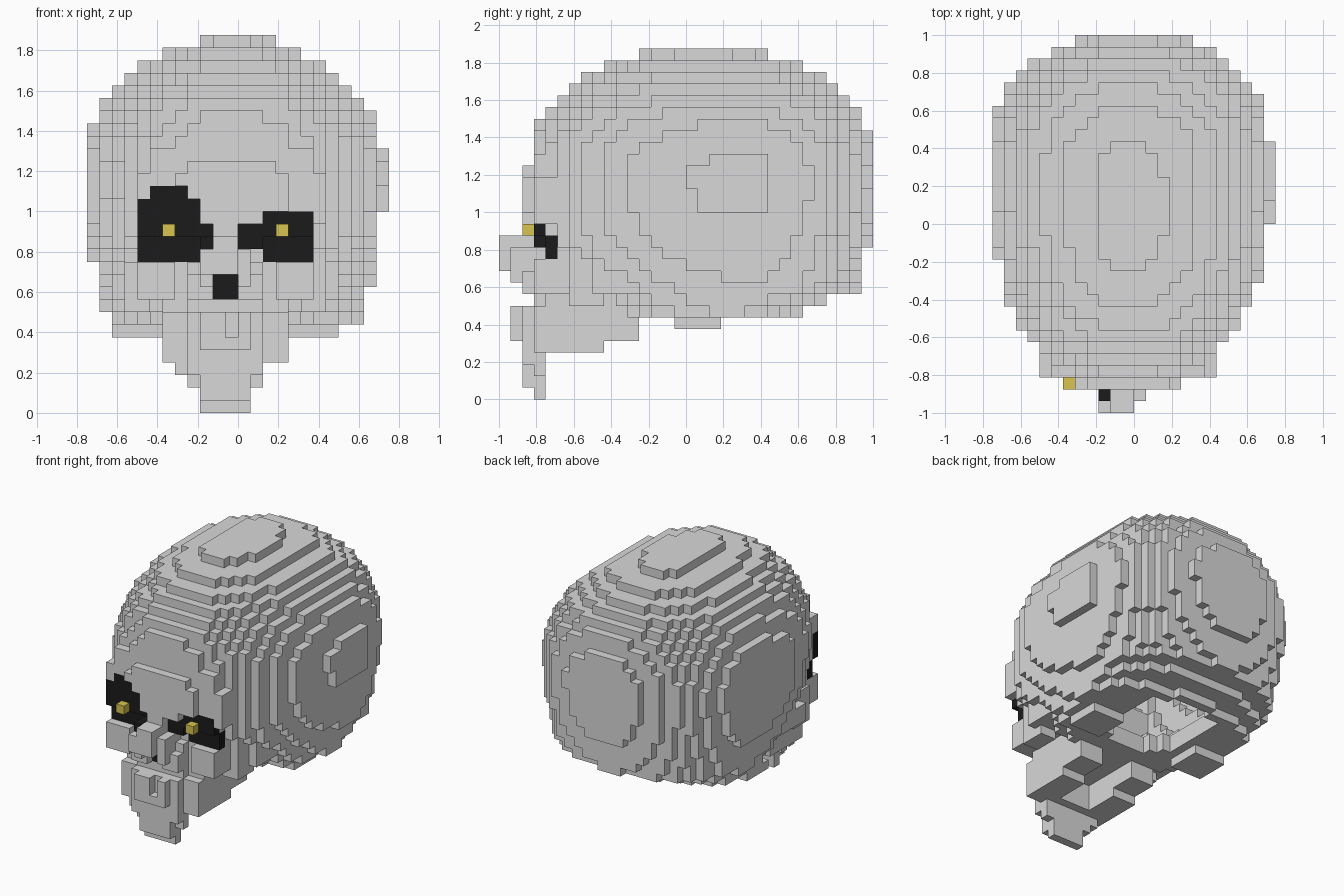
import bpy
import bmesh

CELL = 0.0625
ORIGIN = (-0.75, -1.0, 0.0)
FACE_AXIS = 22          # the face mirrors around half of this column
BASE, TOP = 7, 30       # cranium rows
WIDEST = 18.5           # row where the cranium is fullest

cube = bpy.data.objects.get("Cube")
if cube:
    bpy.data.objects.remove(cube, do_unlink=True)


def make_material(name, rgb):
    mat = bpy.data.materials.new(name)
    mat.use_nodes = True
    colour = (*rgb, 1.0)
    mat.diffuse_color = colour
    mat.node_tree.nodes["Principled BSDF"].inputs["Base Color"].default_value = colour
    return mat


bone = make_material("bone grey", (0.69, 0.69, 0.69))
dark = make_material("socket black", (0.011, 0.011, 0.011))
gold = make_material("pupil gold", (0.69, 0.56, 0.08))


def box(xs, ys, zs):
    """Cells of a block, each range given as (first, end)."""
    return {(x, y, z) for x in range(*xs) for y in range(*ys) for z in range(*zs)}


def pair(xs, ys, zs):
    """A block and its mirror image across the face."""
    mirrored = (FACE_AXIS - xs[1], FACE_AXIS - xs[0])
    return box(xs, ys, zs) | box(mirrored, ys, zs)


def egg_layer(z, cx, half, y0, y1):
    """One slice: a rounded egg outline, widest toward the back."""
    cy = y0 + 0.62 * (y1 - y0)
    cells = set()
    if half <= 0 or y1 <= y0:
        return cells
    for x, y, z in box((0, 24), (0, 32), (z, z + 1)):
        dx = abs(x + 0.5 - cx) / half
        dy = y + 0.5 - cy
        if dy > 0:
            inside = dx ** 2.3 + (dy / (y1 - cy)) ** 2.3 <= 1
        else:
            inside = dx ** 2.4 + (dy / (y0 - cy)) ** 2.4 <= 1
        if inside:
            cells.add((x, y, z))
    return cells


def cranium_layer(row, inset=0.0):
    """Slice of the skull: a dome above the widest row, a slow taper below."""
    d = abs(row - WIDEST)
    half, y0, y1 = 11.98, 2.45, 32.15
    if row > WIDEST:
        half *= (1 - (d / 10.85) ** 2) ** 0.5
        depth = 14.85 * (1 - (d / 11) ** 2.3) ** (1 / 2.3)
        y0, y1 = 17.3 - depth, 17.3 + depth
    else:
        half -= 0.0155 * d ** 2
        y0 += 0.13 * max(0, d - 3.5) ** 2
        y1 -= 0.0178 * d ** 2 + 2.1 * max(0, 9 - row)
    return egg_layer(row, 11.7, half - inset, y0 + inset, y1 - inset)


# Hollow cranium with an opening in the base and a bump beside each ear
cranium, cavity = set(), set()
for row in range(BASE, TOP):
    cranium |= cranium_layer(row)
    if BASE + 2 <= row < TOP - 3:
        cavity |= cranium_layer(row, inset=3.0)
cranium |= pair((16, 20), (15, 19), (6, 7))
opening = set()
for row in range(BASE, BASE + 4):
    opening |= egg_layer(row, 11.5, 5, 14, 25)
cranium -= cavity | opening

# Brow: broad flat forehead above the eyes
cranium |= box((4, 19), (3, 6), (15, 19)) | box((5, 18), (3, 6), (19, 21))
cranium |= box((7, 16), (2, 4), (15, 19)) | box((8, 15), (2, 4), (19, 20))

# Face: upper jaw, nose bridge, cheeks and cheek arches
face = box((4, 18), (4, 10), (9, 15)) | box((6, 16), (4, 12), (7, 9))
face |= box((8, 14), (3, 6), (8, 12)) | box((8, 14), (2, 4), (9, 11))
face |= box((9, 13), (1, 4), (10, 13)) | box((10, 13), (1, 4), (13, 14))
face |= box((9, 12), (0, 2), (11, 13)) | box((10, 12), (0, 2), (13, 14))
face |= box((9, 12), (2, 4), (14, 16))
face |= pair((15, 18), (3, 6), (9, 12))
face |= pair((17, 19), (6, 9), (8, 12))
face |= pair((18, 20), (8, 14), (9, 11))

# Lower jaw: side rails, teeth and tapering chin
jaw = pair((13, 16), (4, 12), (5, 7)) | pair((13, 16), (4, 9), (4, 5))
jaw |= box((6, 16), (3, 5), (4, 8)) | box((8, 14), (2, 4), (3, 8))
jaw |= box((9, 13), (1, 2), (5, 6))
jaw |= box((9, 11), (1, 2), (6, 8)) | box((12, 13), (1, 2), (6, 8))
jaw |= box((7, 14), (3, 4), (3, 4)) | box((8, 14), (3, 4), (2, 3))
jaw |= box((9, 13), (2, 4), (1, 3)) | box((9, 13), (3, 4), (0, 1))

# Eye sockets and nose hole: dark cells with everything before them cut away
removed = set()


def recess(xs, zs, depth):
    removed.update(box(xs, (0, depth), zs))
    return box(xs, (depth, depth + 1), zs)


sockets = recess((4, 9), (14, 17), 3) | recess((4, 9), (12, 14), 4)
sockets |= recess((5, 8), (17, 18), 3)
sockets |= recess((14, 18), (14, 16), 3) | recess((14, 18), (12, 14), 4)
sockets |= recess((12, 14), (13, 15), 3) | recess((9, 10), (13, 15), 3)
sockets |= box((9, 10), (1, 3), (13, 14))
nose_hole = recess((10, 12), (9, 11), 3)
pupils = box((6, 7), (2, 3), (14, 15)) | box((15, 16), (2, 3), (14, 15))

painted = sockets | nose_hole | pupils
cranium -= removed | painted
face -= removed | painted | cranium
jaw -= painted | cranium | face
everything = cranium | face | jaw | painted


def build(name, cells, mat):
    """Turn cells into a mesh made only of the exposed cell sides."""
    bm = bmesh.new()
    corners = {}

    def vert(p):
        if p not in corners:
            corners[p] = bm.verts.new([o + CELL * c for o, c in zip(ORIGIN, p)])
        return corners[p]

    for cell in sorted(cells):
        for axis in range(3):
            for side in (0, 1):
                beside = list(cell)
                beside[axis] += 2 * side - 1
                if tuple(beside) in everything:
                    continue
                loop = []
                for u, v in ((0, 0), (1, 0), (1, 1), (0, 1)):
                    p = list(cell)
                    p[axis] += side
                    p[(axis + 1) % 3] += u
                    p[(axis + 2) % 3] += v
                    loop.append(vert(tuple(p)))
                bm.faces.new(loop if side else loop[::-1])
    mesh = bpy.data.meshes.new(name)
    bm.to_mesh(mesh)
    bm.free()
    mesh.materials.append(mat)
    obj = bpy.data.objects.new(name, mesh)
    bpy.context.collection.objects.link(obj)


for part, cells, mat in (("cranium", cranium, bone), ("face", face, bone),
                         ("lower_jaw", jaw, bone), ("eye_sockets", sockets, dark),
                         ("nose_hole", nose_hole, dark), ("pupils", pupils, gold)):
    build(part, cells, mat)
